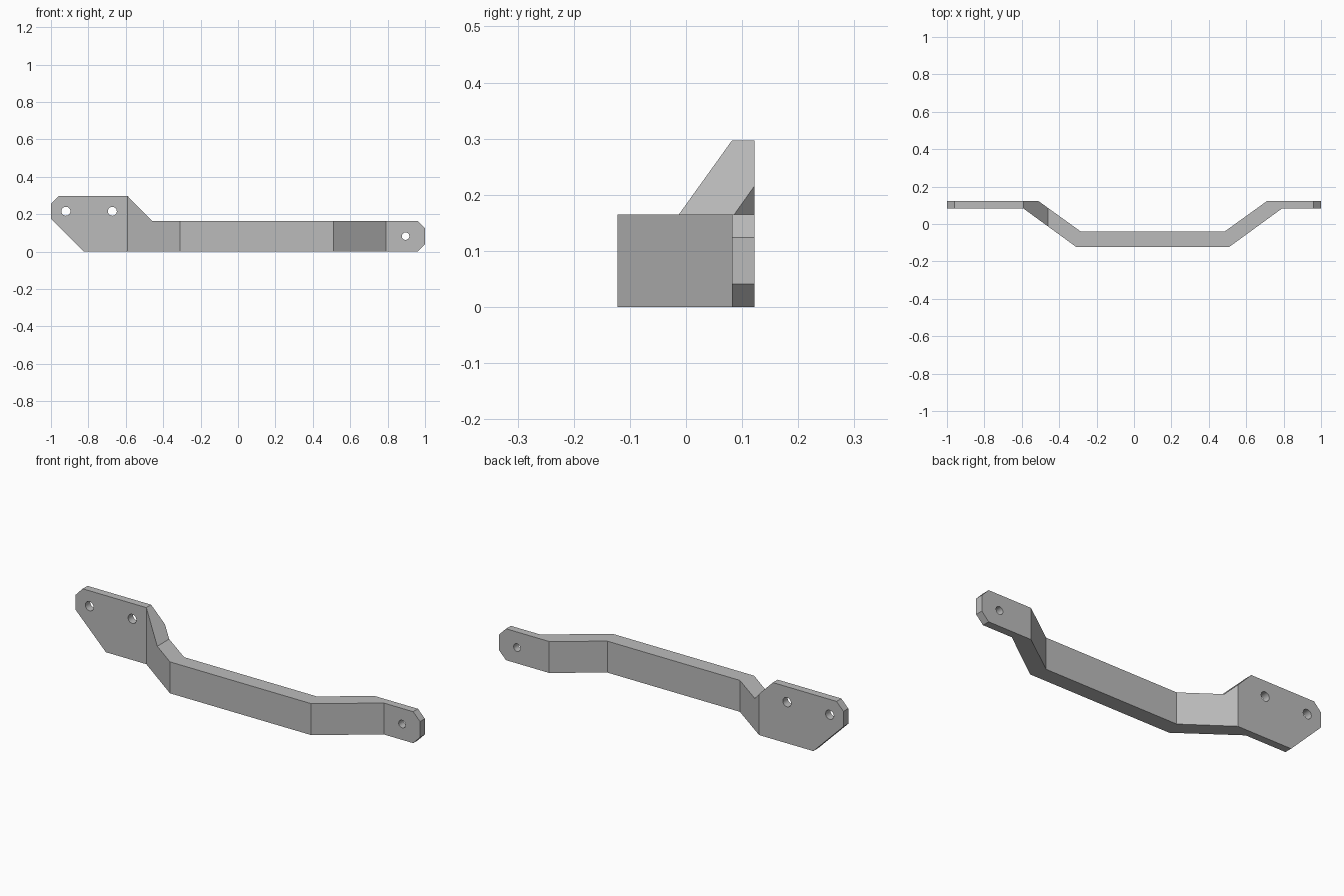
import bpy
import bmesh
from mathutils import Vector

cube = bpy.data.objects.get("Cube")
if cube:
    bpy.data.objects.remove(cube, do_unlink=True)

metal = bpy.data.materials.new("plain grey")
metal.use_nodes = True
grey = (0.5, 0.5, 0.5, 1)
metal.diffuse_color = grey
metal.node_tree.nodes["Principled BSDF"].inputs["Base Color"].default_value = grey


def prism(name, points, direction):
    """Close an outline and extrude it along a direction."""
    bm = bmesh.new()
    face = bm.faces.new([bm.verts.new(p) for p in points])
    ext = bmesh.ops.extrude_face_region(bm, geom=[face])
    moved = [g for g in ext["geom"] if isinstance(g, bmesh.types.BMVert)]
    bmesh.ops.translate(bm, verts=moved, vec=Vector(direction))
    bmesh.ops.recalc_face_normals(bm, faces=bm.faces)
    mesh = bpy.data.meshes.new(name)
    bm.to_mesh(mesh)
    bm.free()
    mesh.materials.append(metal)
    obj = bpy.data.objects.new(name, mesh)
    bpy.context.collection.objects.link(obj)
    return obj


def cut(obj, cutter, operation):
    """Apply a boolean and discard its cutter."""
    cutter.hide_render = True
    mod = obj.modifiers.new("cut", "BOOLEAN")
    mod.operation = operation
    mod.solver = "EXACT"
    mod.object = cutter
    bpy.ops.object.select_all(action="DESELECT")
    bpy.context.view_layer.objects.active = obj
    obj.select_set(True)
    bpy.ops.object.modifier_apply(modifier=mod.name)
    bpy.data.objects.remove(cutter, do_unlink=True)


# Side outline: tall mounting ear, sloping step, low bar, chamfered small ear
outline = [(-0.825, 0), (-1, 0.175), (-1, 0.255), (-0.96, 0.297),
           (-0.59, 0.297), (-0.46, 0.165), (0.96, 0.165), (1, 0.124),
           (1, 0.041), (0.96, 0)]
bracket = prism("bent_bracket", [(x, -0.3, z) for x, z in outline], (0, 0.6, 0))

# Bent plan shape: thin ears joined to a thicker offset bar
plan = [(-1.1, 0.082), (-0.59, 0.082), (-0.31, -0.122), (0.51, -0.122),
        (0.79, 0.082), (1.1, 0.082), (1.1, 0.122), (0.71, 0.122),
        (0.485, -0.04), (-0.285, -0.04), (-0.51, 0.122), (-1.1, 0.122)]
cut(bracket, prism("plan_cutter", [(x, y, -0.1) for x, y in plan], (0, 0, 0.6)),
    "INTERSECT")

# Screw holes through the ears
for x, z, radius in [(-0.92, 0.216, 0.024), (-0.672, 0.216, 0.024),
                     (0.896, 0.083, 0.02)]:
    bpy.ops.mesh.primitive_cylinder_add(
        vertices=32, radius=radius, depth=0.2,
        location=(x, 0.1, z), rotation=(1.570796, 0, 0))
    drill = bpy.context.object
    drill.name = "hole_cutter"
    drill.data.materials.append(metal)
    cut(bracket, drill, "DIFFERENCE")

bpy.ops.object.shade_smooth_by_angle()
